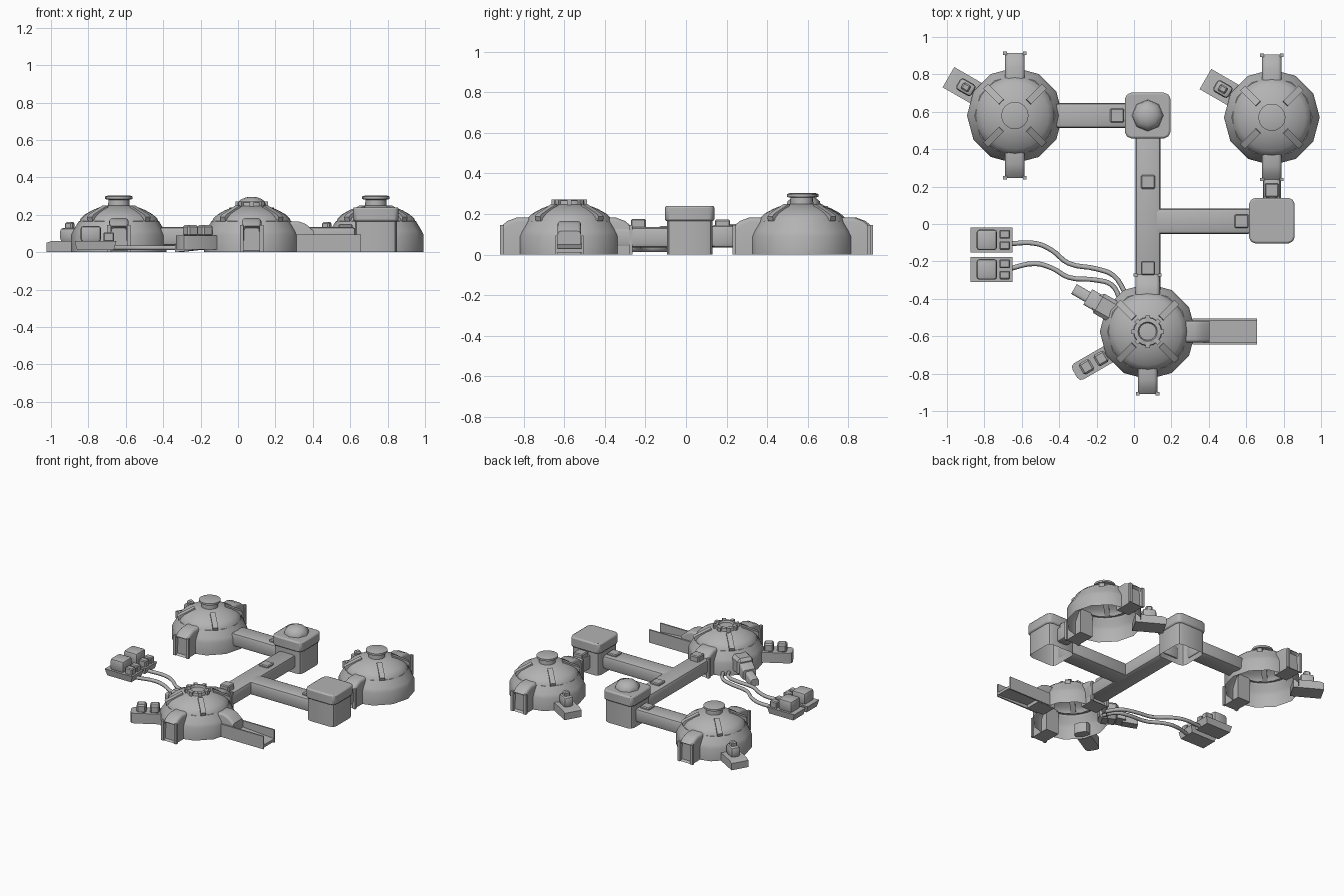
import bpy, bmesh, math
from mathutils import Matrix, Vector

if "Cube" in bpy.data.objects:
    bpy.data.objects.remove(bpy.data.objects["Cube"])

grey = bpy.data.materials.new("hull grey")
grey.use_nodes = True
grey.diffuse_color = (0.45, 0.45, 0.45, 1)
grey.node_tree.nodes["Principled BSDF"].inputs["Base Color"].default_value = (0.45, 0.45, 0.45, 1)


def place(x, y, degrees=0):
    return Matrix.Translation((x, y, 0)) @ Matrix.Rotation(math.radians(degrees), 4, "Z")


def finish(bm, name, frame, angle=32):
    bmesh.ops.recalc_face_normals(bm, faces=bm.faces)
    mesh = bpy.data.meshes.new(name)
    bm.to_mesh(mesh)
    bm.free()
    obj = bpy.data.objects.new(name, mesh)
    bpy.context.collection.objects.link(obj)
    obj.matrix_world = frame
    mesh.materials.append(grey)
    bpy.ops.object.select_all(action="DESELECT")
    obj.select_set(True)
    bpy.context.view_layer.objects.active = obj
    bpy.ops.object.shade_smooth_by_angle(angle=math.radians(angle))
    return obj


def extrude_side(name, frame, profile, width, round_top=0.0, doorway=False):
    """Side profile in (x, z), extruded across y; the long upper edges can be rounded."""
    bm = bmesh.new()
    left, right = [[bm.verts.new((x, s * width / 2, z)) for x, z in profile] for s in (1, -1)]
    bm.faces.new(left)
    bm.faces.new(right[::-1])
    for i in range(len(profile)):
        j = (i + 1) % len(profile)
        bm.faces.new((left[i], right[i], right[j], left[j]))
    bmesh.ops.recalc_face_normals(bm, faces=bm.faces)
    if round_top:
        edges = [e for e in bm.edges if min(v.co.z for v in e.verts) > 0.05
                 and abs(e.verts[0].co.y - e.verts[1].co.y) < 0.001]
        bmesh.ops.bevel(bm, geom=edges, offset=round_top, segments=3, profile=0.5, affect="EDGES")
    if doorway:
        front = max(bm.faces, key=lambda f: f.normal.x * f.calc_area())
        bmesh.ops.inset_region(bm, faces=[front], thickness=0.012)
        bmesh.ops.translate(bm, verts=front.verts, vec=(-0.02, 0, 0))
    return finish(bm, name, frame)


def box(name, frame, low, high, bevel=0.0, segments=1, taper=1.0, upright=False, open_base=False):
    """Box between two corners; taper scales the base, upright bevels only the vertical edges."""
    low, high = Vector(low), Vector(high)
    mid, size = (low + high) / 2, high - low
    bm = bmesh.new()
    bmesh.ops.create_cube(bm, size=1)
    for v in bm.verts:
        k = taper if v.co.z < 0 else 1
        v.co = Vector((v.co.x * size.x * k, v.co.y * size.y * k, v.co.z * size.z)) + mid
    if open_base:
        bmesh.ops.delete(bm, geom=[f for f in bm.faces if f.normal.z < -0.9], context="FACES_ONLY")
    if bevel:
        edges = [e for e in bm.edges if not upright
                 or abs(e.verts[0].co.z - e.verts[1].co.z) > 0.001]
        bmesh.ops.bevel(bm, geom=edges, offset=bevel, segments=segments, profile=0.5, affect="EDGES")
    return finish(bm, name, frame)


def lathe(name, frame, profile, sides, angle=32):
    """Revolve (radius, z) points; radius 0 closes the top and the base stays open."""
    bm = bmesh.new()
    rings = [[bm.verts.new((r * math.cos(a), r * math.sin(a), z))
              for a in (math.tau * i / sides for i in range(sides))] for r, z in profile if r > 0]
    for a, b in zip(rings, rings[1:]):
        for i in range(sides):
            j = (i + 1) % sides
            bm.faces.new((a[i], a[j], b[j], b[i]))
    if profile[-1][0] == 0:
        tip = bm.verts.new((0, 0, profile[-1][1]))
        for i in range(sides):
            bm.faces.new((rings[-1][i], rings[-1][(i + 1) % sides], tip))
    return finish(bm, name, frame, angle)


def porch(name, frame, reach=0.335, width=0.105):
    outline = [(0.19, 0), (reach, 0), (reach, 0.14), (reach - 0.03, 0.165),
               (reach - 0.075, 0.182), (0.19, 0.182)]
    extrude_side(name, frame, outline, width, 0.02, True)
    for side, s in (("left", 1), ("right", -1)):
        y = s * width / 2
        box(f"{name}_{side}_post", frame, (reach - 0.012, y - 0.01, 0), (reach + 0.006, y + 0.01, 0.145))


def dome(name, x, y):
    here = place(x, y)
    lathe(name + "_wall", here, [(0.256, 0), (0.256, 0.09), (0.245, 0.115), (0.215, 0.165), (0.2, 0.168)], 12)
    lathe(name + "_roof", here, [(0.213, 0.155), (0.205, 0.18), (0.18, 0.203), (0.14, 0.225),
                                 (0.09, 0.245), (0, 0.255)], 24)
    # Four sloping roof ribs
    for i in range(4):
        rib = [(0.1, 0.235), (0.215, 0.165), (0.222, 0.187), (0.21, 0.2), (0.105, 0.25)]
        extrude_side(f"{name}_rib_{i + 1}", place(x, y, 45 + 90 * i), rib, 0.036)


def utility_annex(name, x, y):
    here = place(x, y, 150)
    extrude_side(name + "_base", here, [(0.2, 0), (0.41, 0), (0.41, 0.05), (0.38, 0.06), (0.2, 0.06)], 0.125)
    box(name + "_tank", here, (0.255, -0.035, 0.055), (0.35, 0.035, 0.13), 0.018, 2)
    box(name + "_vent", here, (0.28, -0.02, 0.12), (0.325, 0.02, 0.16), 0.008)


def pipe(name, points):
    curve = bpy.data.curves.new(name, "CURVE")
    curve.dimensions = "3D"
    curve.bevel_depth = 0.013
    curve.bevel_resolution = 1
    curve.resolution_u = 4
    spline = curve.splines.new("BEZIER")
    spline.bezier_points.add(len(points) - 1)
    for p, (x, y) in zip(spline.bezier_points, points):
        p.co = (x, y, 0.023)
        p.handle_left_type = p.handle_right_type = "AUTO"
    obj = bpy.data.objects.new(name, curve)
    bpy.context.collection.objects.link(obj)
    curve.materials.append(grey)


origin = place(0, 0)

# Two habitat domes with chimney caps, porches and annexes
for name, x, y in (("west_dome", -0.637, 0.58), ("east_dome", 0.737, 0.57)):
    dome(name, x, y)
    lathe(name + "_chimney", place(x, y), [(0.058, 0.235), (0.056, 0.28), (0.073, 0.284),
                                           (0.073, 0.298), (0.06, 0.302), (0, 0.304)], 16)
    porch(name + "_back_porch", place(x, y, 90))
    porch(name + "_front_porch", place(x, y, 270))
    utility_annex(name + "_annex", x, y)

# Command dome with a notched hatch
cx, cy = 0.073, -0.575
dome("command_dome", cx, cy)
lathe("hatch_ring", place(cx, cy), [(0.078, 0.24), (0.074, 0.266), (0.052, 0.27), (0.046, 0.258), (0, 0.262)], 16)
for i in range(8):
    box(f"hatch_lug_{i + 1}", place(cx, cy, 45 * i), (0.056, -0.012, 0.24), (0.087, 0.012, 0.272))
porch("command_front_porch", place(cx, cy, 270))
porch("command_back_porch", place(cx, cy, 90), 0.305, 0.13)
extrude_side("command_side_porch", place(cx, cy), [(0.19, 0), (0.33, 0), (0.33, 0.115), (0.29, 0.15),
                                                   (0.25, 0.165), (0.19, 0.165)], 0.115, 0.015)

# Open ramp channel beside the command dome
ramp = place(cx, cy)
extrude_side("ramp_floor", ramp, [(0.24, 0.03), (0.585, 0.01), (0.585, 0.03), (0.24, 0.055)], 0.13)
for side, s in (("left", 1), ("right", -1)):
    box(f"ramp_{side}_wall", ramp, (0.24, s * 0.064 - 0.005, 0), (0.585, s * 0.064 + 0.005, 0.095))

# Tapered pump nozzle
nozzle = place(cx, cy, 150)
box("nozzle_housing", nozzle, (0.19, -0.06, 0.02), (0.32, 0.06, 0.145), 0.02)
extrude_side("nozzle_neck", nozzle, [(0.3, 0.03), (0.37, 0.02), (0.37, 0.085), (0.3, 0.13)], 0.095, 0.012)
extrude_side("nozzle_tip", nozzle, [(0.35, 0.01), (0.455, 0), (0.455, 0.05), (0.35, 0.08)], 0.06, 0.015)

# Equipment deck with two crates
deck = place(cx, cy, 210)
box("equipment_deck", deck, (0.19, -0.05, 0.015), (0.45, 0.05, 0.09), 0.025, 2, upright=True)
for i, x in enumerate((0.255, 0.345)):
    box(f"deck_crate_{i + 1}", deck, (x, -0.034, 0.085), (x + 0.065, 0.034, 0.145), 0.01)

# Raised corridors with roof hatches
for name, low, high in (("main_corridor", (0.007, -0.4, 0.035), (0.143, 0.48, 0.135)),
                        ("west_corridor", (-0.42, 0.512, 0.035), (-0.03, 0.647, 0.135)),
                        ("east_corridor", (0.1, -0.053, 0.035), (0.63, 0.083, 0.135)),
                        ("east_link", (0.69, 0.12, 0.035), (0.785, 0.25, 0.145))):
    box(name, origin, low, high, 0.02, 2)
for i, (x, y, top) in enumerate(((0.075, 0.225, 0.15), (-0.09, 0.58, 0.15), (0.575, 0.015, 0.15),
                                 (0.075, -0.235, 0.175), (0.737, 0.18, 0.172))):
    box(f"corridor_hatch_{i + 1}", place(x, y), (-0.037, -0.037, 0.12), (0.037, 0.037, top), 0.006)

# Junction blocks with thick lids
for name, x, y in (("north_junction", 0.073, 0.58), ("east_junction", 0.737, 0.018)):
    here = place(x, y)
    box(name + "_walls", here, (-0.112, -0.112, 0), (0.112, 0.112, 0.17), 0.032, 2, 1, True, True)
    lid = box(name + "_lid", here, (-0.122, -0.122, 0.165), (0.122, 0.122, 0.24), 0.034, 2, 1, True)
    soft = lid.modifiers.new("soft edge", "BEVEL")
    soft.width, soft.segments = 0.01, 2
lathe("junction_cupola", place(0.073, 0.58), [(0.085, 0.235), (0.08, 0.262), (0.055, 0.283), (0.03, 0.293), (0, 0.296)], 8, 40)

# Generator sleds
for name, y in (("rear_generator", -0.085), ("front_generator", -0.243)):
    here = place(-0.762, y)
    box(name + "_sled", here, (-0.112, -0.067, 0.012), (0.112, 0.067, 0.06), taper=0.88)
    box(name + "_engine", here, (-0.08, -0.055, 0.055), (0.03, 0.055, 0.14), 0.016, 2)
    for i, s in enumerate((1, -1)):
        box(f"{name}_battery_{i + 1}", here, (0.042, s * 0.03 - 0.023, 0.055), (0.1, s * 0.03 + 0.023, 0.105), 0.006)

# Supply pipes
pipe("rear_pipe", [(-0.67, -0.105), (-0.52, -0.105), (-0.44, -0.14), (-0.35, -0.21),
                   (-0.2, -0.24), (-0.11, -0.275), (-0.04, -0.38)])
pipe("front_pipe", [(-0.67, -0.24), (-0.53, -0.212), (-0.44, -0.235), (-0.35, -0.285),
                    (-0.2, -0.3), (-0.12, -0.325), (-0.07, -0.41)])
